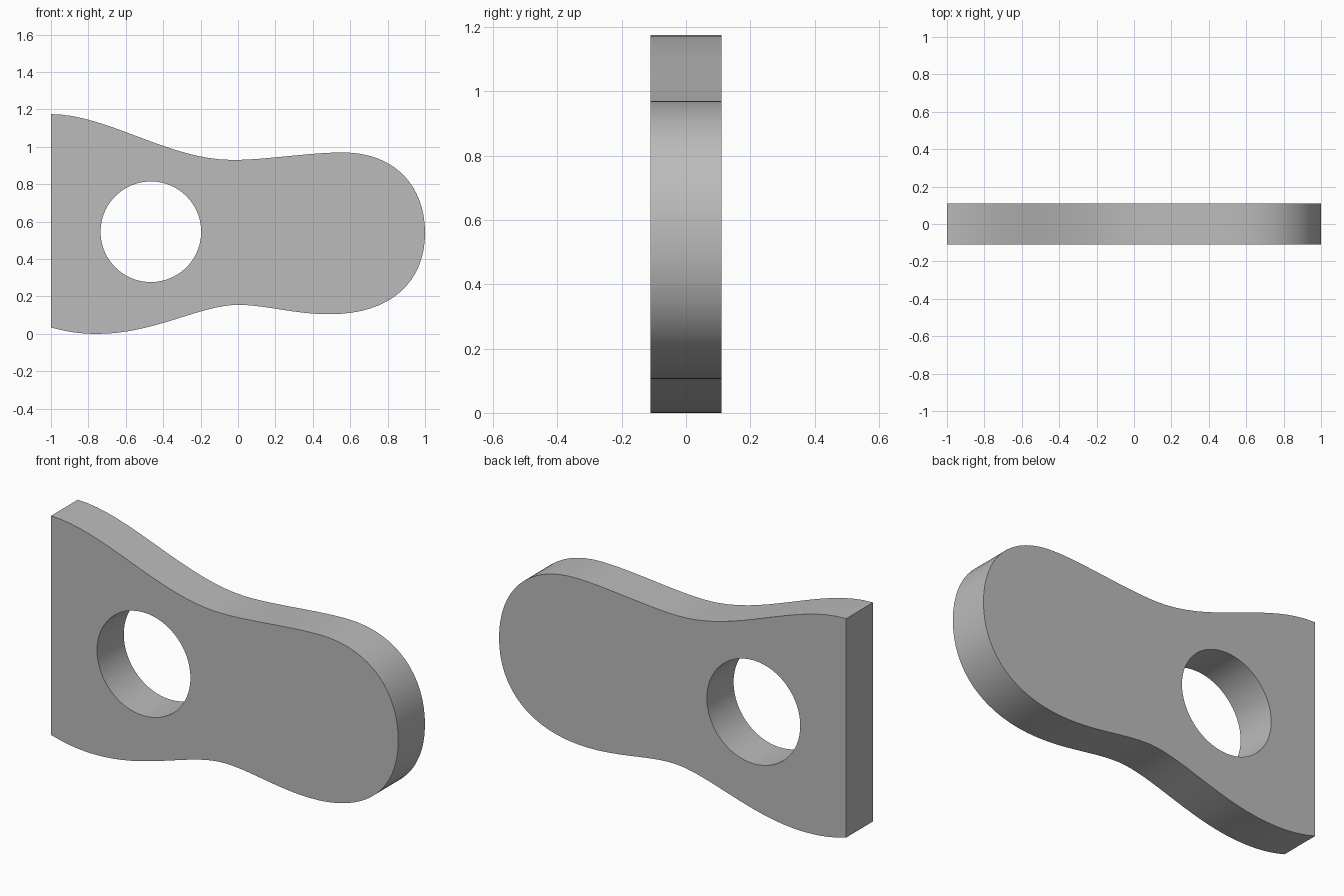
import bpy, math

cube = bpy.data.objects.get("Cube")
if cube:
    bpy.data.objects.remove(cube, do_unlink=True)

HALF_DEPTH = 0.11

# Outline knots: left handle, point, right handle (x, z)
outline = [
    ((-1, 0.8), (-1, 1.175), (-0.7, 1.175)),
    ((-0.37, 0.93), (-0.03, 0.93), (0.15, 0.93)),
    ((0.38, 0.97), (0.56, 0.97), (0.84, 0.97)),
    ((1, 0.79), (1, 0.54), (1, 0.28)),
    ((0.82, 0.105), (0.49, 0.105), (0.3, 0.105)),
    ((0.15, 0.155), (0, 0.155), (-0.2, 0.155)),
    ((-0.45, 0), (-0.75, 0), (-0.85, 0)),
    ((-0.92, 0.012), (-1, 0.035), (-1, 0.4)),
]


def circle_knots(cx, cz, r):
    """Four knots of a round hole."""
    k = 0.5523 * r
    knots = []
    for i in range(4):
        c, s = math.cos(i * math.pi / 2), math.sin(i * math.pi / 2)
        x, z = cx + r * c, cz + r * s
        knots.append(((x + k * s, z - k * c), (x, z), (x - k * s, z + k * c)))
    return knots


def add_loop(curve, knots):
    spline = curve.splines.new('BEZIER')
    spline.bezier_points.add(len(knots) - 1)
    spline.use_cyclic_u = True
    spline.resolution_u = 16
    for p, (left, co, right) in zip(spline.bezier_points, knots):
        p.handle_left_type = p.handle_right_type = 'FREE'
        p.co = (*co, 0)
        p.handle_left = (*left, 0)
        p.handle_right = (*right, 0)


# Flat filled profile with a round hole, extruded to a plate
curve = bpy.data.curves.new("plate_profile", 'CURVE')
curve.dimensions = '2D'
curve.fill_mode = 'BOTH'
curve.extrude = HALF_DEPTH
add_loop(curve, outline)
add_loop(curve, circle_knots(-0.466, 0.546, 0.269))

plate = bpy.data.objects.new("waisted_plate", curve)
bpy.context.collection.objects.link(plate)
plate.rotation_euler.x = math.pi / 2
bpy.ops.object.select_all(action='DESELECT')
plate.select_set(True)
bpy.context.view_layer.objects.active = plate
bpy.ops.object.convert(target='MESH')
plate = bpy.context.object
bpy.ops.object.transform_apply(location=False, rotation=True, scale=False)

# Weld walls to faces and smooth the curved edges
bpy.ops.object.mode_set(mode='EDIT')
bpy.ops.mesh.select_all(action='SELECT')
bpy.ops.mesh.remove_doubles(threshold=0.0001)
bpy.ops.mesh.normals_make_consistent(inside=False)
bpy.ops.object.mode_set(mode='OBJECT')
bpy.ops.object.shade_smooth_by_angle(angle=math.radians(30))

# Plain grey
grey = bpy.data.materials.new("plain_grey")
grey.use_nodes = True
colour = (0.5, 0.5, 0.5, 1)
grey.diffuse_color = colour
grey.node_tree.nodes["Principled BSDF"].inputs["Base Color"].default_value = colour
plate.data.materials.clear()
plate.data.materials.append(grey)
